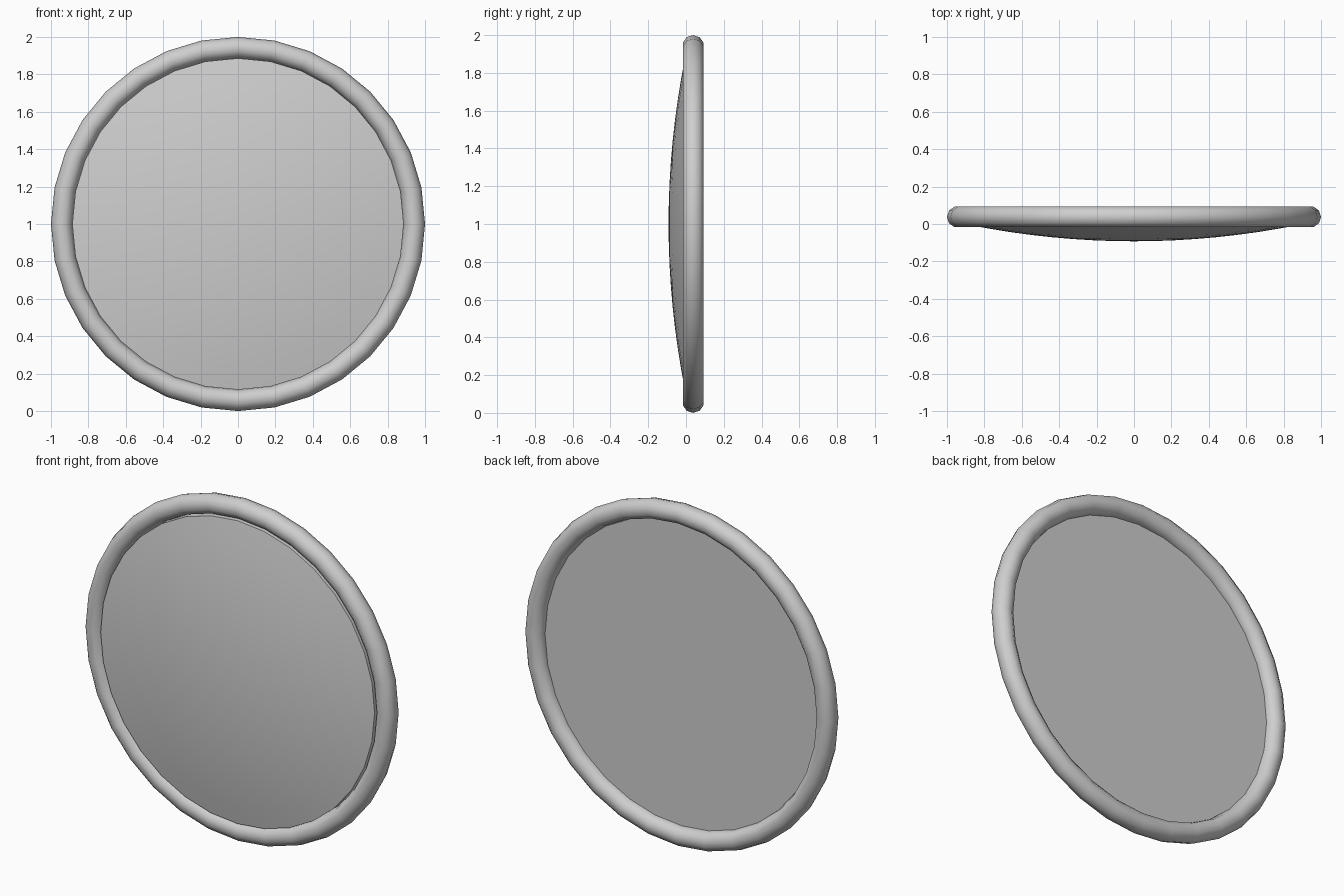
import bpy, math

if "Cube" in bpy.data.objects:
    bpy.data.objects.remove(bpy.data.objects["Cube"])

SIDES = 32

grey = bpy.data.materials.new("light grey")
grey.diffuse_color = (0.62, 0.62, 0.62, 1)
grey.use_nodes = True
grey.node_tree.nodes["Principled BSDF"].inputs["Base Color"].default_value = grey.diffuse_color


def lathe(name, profile, closed, angle):
    """Revolve (radius, y) points about the horizontal axis through z = 1."""
    verts, rings = [], []
    for r, y in profile:
        if r < 1e-6:
            rings.append([len(verts)] * SIDES)
            verts.append((0, y, 1))
        else:
            rings.append(list(range(len(verts), len(verts) + SIDES)))
            for i in range(SIDES):
                a = 2 * math.pi * i / SIDES
                verts.append((r * math.cos(a), y, 1 + r * math.sin(a)))
    faces = []
    n = len(profile)
    for k in range(n if closed else n - 1):
        a, b = rings[k], rings[(k + 1) % n]
        for i in range(SIDES):
            j = (i + 1) % SIDES
            f = list(dict.fromkeys((a[i], a[j], b[j], b[i])))
            faces.append(f)
    me = bpy.data.meshes.new(name)
    me.from_pydata(verts, [], faces)
    me.materials.append(grey)
    ob = bpy.data.objects.new(name, me)
    bpy.context.collection.objects.link(ob)
    bpy.ops.object.select_all(action='DESELECT')
    ob.select_set(True)
    bpy.context.view_layer.objects.active = ob
    bpy.ops.object.mode_set(mode='EDIT')
    bpy.ops.mesh.select_all(action='SELECT')
    bpy.ops.mesh.normals_make_consistent(inside=False)
    bpy.ops.object.mode_set(mode='OBJECT')
    bpy.ops.object.shade_smooth_by_angle(angle=math.radians(angle))
    return ob


# Round outer rim with a ten-sided tube
MID_Y, TUBE = 0.038, 0.0575
rim = [(1 - TUBE + TUBE * math.cos(2 * math.pi * k / 10),
        MID_Y + TUBE * math.sin(2 * math.pi * k / 10)) for k in range(10)]
lathe("rim", rim, True, 60)

# Domed front plate with a flat back
R, FRONT, EDGE = 0.886, -0.0925, -0.004
plate = [(R * k / 8, FRONT + (EDGE - FRONT) * (k / 8) ** 2) for k in range(9)]
plate += [(R, MID_Y), (0, MID_Y)]
lathe("domed_plate", plate, False, 30)
